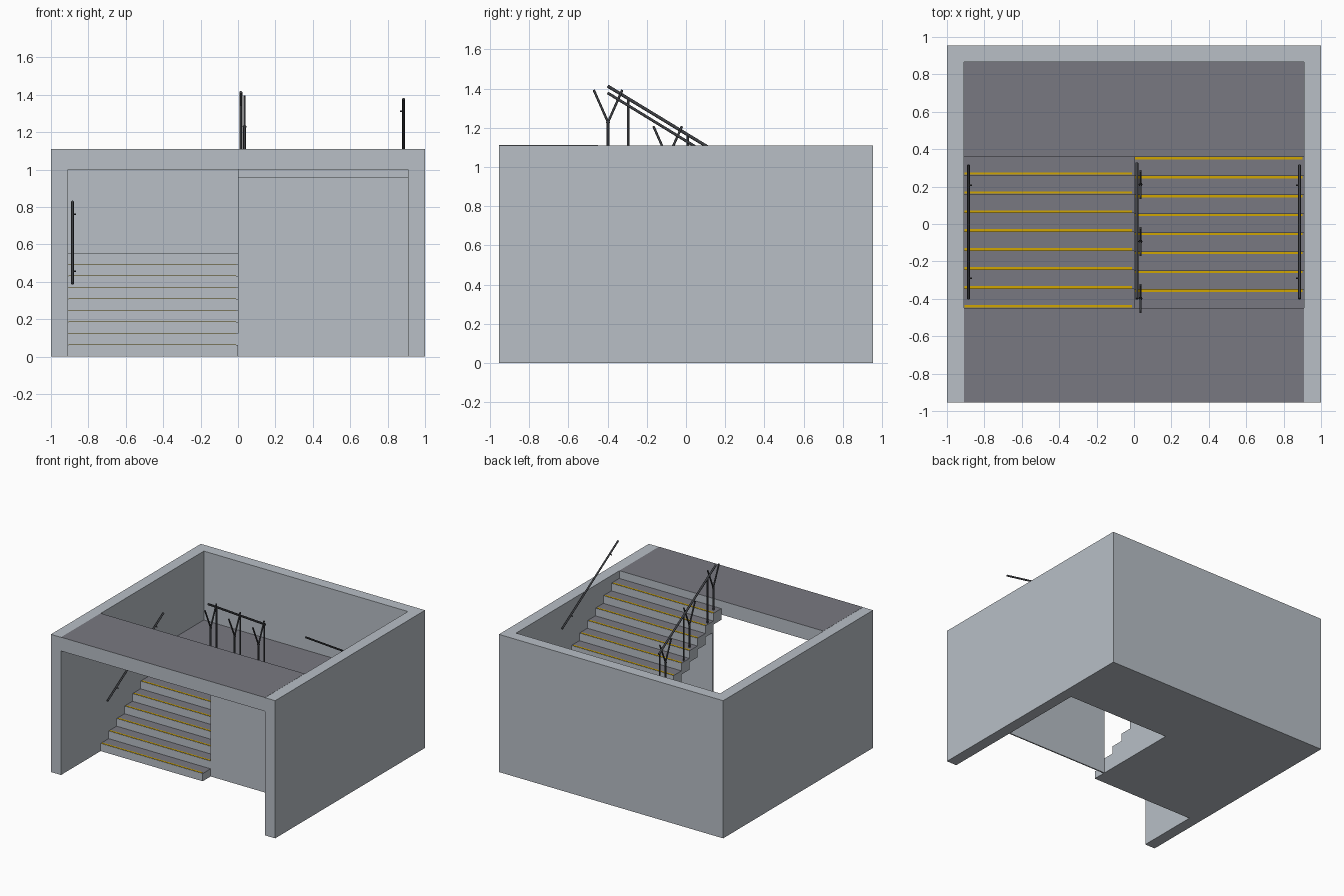
import bpy, bmesh, math
from mathutils import Vector

if "Cube" in bpy.data.objects:
    bpy.data.objects.remove(bpy.data.objects["Cube"])


def material(name, rgb):
    m = bpy.data.materials.new(name)
    m.diffuse_color = (*rgb, 1)
    m.use_nodes = True
    m.node_tree.nodes["Principled BSDF"].inputs["Base Color"].default_value = m.diffuse_color
    return m


CONCRETE = material("light_concrete", (0.48, 0.52, 0.565))
FLOOR = material("dark_floor", (0.19, 0.19, 0.22))
YELLOW = material("yellow_nosing", (0.64, 0.38, 0.0))
METAL = material("dark_metal", (0.05, 0.053, 0.06))

W = 0.91                       # inner half width
D = 0.955                      # half depth
H = 1.11                       # full height
Y0, Y1 = -0.45, 0.362          # front and back end of the flights
STEPS = 8
RUN = (Y1 - Y0) / STEPS
RISE = H / 18
LANDING = 9 * RISE


def prism(name, profile, axis, lo, hi, mats, dark_top=False):
    """Extrude a flat profile along x (profile = y,z) or z (profile = x,y)."""
    bm = bmesh.new()
    if axis == "x":
        pts = [(lo, a, b) for a, b in profile]
        move = (hi - lo, 0, 0)
    else:
        pts = [(a, b, lo) for a, b in profile]
        move = (0, 0, hi - lo)
    face = bm.faces.new([bm.verts.new(p) for p in pts])
    ext = bmesh.ops.extrude_face_region(bm, geom=[face])
    verts = [g for g in ext["geom"] if isinstance(g, bmesh.types.BMVert)]
    bmesh.ops.translate(bm, verts=verts, vec=move)
    bmesh.ops.recalc_face_normals(bm, faces=bm.faces[:])
    if dark_top:
        for f in bm.faces:
            f.material_index = 1 if f.normal.z > 0.5 else 0
    me = bpy.data.meshes.new(name)
    bm.to_mesh(me)
    bm.free()
    for m in mats:
        me.materials.append(m)
    ob = bpy.data.objects.new(name, me)
    bpy.context.collection.objects.link(ob)
    return ob


def box(name, x, y, z, mats, dark_top=False):
    rect = [(x[0], y[0]), (x[1], y[0]), (x[1], y[1]), (x[0], y[1])]
    return prism(name, rect, "z", z[0], z[1], mats, dark_top)


def bar(name, a, b, r):
    """Round metal bar between two points."""
    a, b = Vector(a), Vector(b)
    d = b - a
    bpy.ops.mesh.primitive_cylinder_add(vertices=12, radius=r, depth=d.length,
                                        location=(a + b) / 2)
    ob = bpy.context.object
    ob.name = name
    ob.rotation_euler = d.to_track_quat("Z", "Y").to_euler()
    ob.data.materials.append(METAL)
    bpy.ops.object.shade_smooth_by_angle(angle=math.radians(40))
    return ob


BOTH = [CONCRETE, FLOOR]

# Outer walls: left, back and right in one U shape
prism("walls", [(-1, -D), (-W, -D), (-W, 0.865), (W, 0.865), (W, -D), (1, -D),
                (1, D), (-1, D)], "z", 0, H, [CONCRETE])

# Upper floor over the entrance, and the half-way landing
box("upper_floor", (-W, W), (-D, Y0), (1.0, H + 0.001), BOTH, True)
box("landing", (-W, W), (Y1, 0.865), (0, LANDING), BOTH, True)

# Lower flight: solid, rising to the back
profile = [(Y1, 0), (Y0, 0)]
for k in range(STEPS):
    z = (k + 1) * RISE
    profile += [(Y0 + k * RUN, z), (Y0 + (k + 1) * RUN, z)]
prism("lower_flight", profile, "x", -W, 0, BOTH, True)

# Upper flight: stepped slab, rising to the front
SLAB = 0.091
upper, under = [], []
for k in range(STEPS):
    ya, yb = Y1 - k * RUN, Y1 - (k + 1) * RUN
    z = LANDING + (k + 1) * RISE
    upper += [(ya, z), (yb, z)]
    under += [(ya, z - SLAB), (yb, z - SLAB)]
prism("upper_flight", upper + under[::-1], "x", 0, W, BOTH, True)

# Thin partition closing the space below the upper flight
box("partition", (0, W), (Y0 + RUN, Y0 + RUN + 0.01), (0, 0.955), [CONCRETE])

# Yellow nosing strips
for k in range(STEPS):
    y, z = Y0 + k * RUN + 0.003, (k + 1) * RISE
    box("lower_nosing", (-0.905, -0.01), (y, y + 0.013), (z - 0.001, z + 0.002), [YELLOW])
    y, z = Y1 - k * RUN - 0.003, LANDING + (k + 1) * RISE
    box("upper_nosing", (0.005, 0.9), (y - 0.013, y), (z - 0.001, z + 0.002), [YELLOW])

# Wall handrails with small brackets
for name, side, za, zb in (("left", -1, 0.39, 0.828), ("right", 1, 1.378, 0.94)):
    x = side * 0.885
    ya, yb = -0.4, 0.315
    bar(name + "_wall_rail", (x, ya, za), (x, yb, zb), 0.007)
    for y in (-0.29, 0.207):
        z = za + (zb - za) * (y - ya) / (yb - ya)
        bar(name + "_rail_bracket", (x, y, z), (x - side * 0.02, y, z), 0.004)

# Central handrail with its posts
bar("centre_rail", (0.015, -0.4, 1.413), (0.015, 0.325, 0.972), 0.008)
for i in range(3):
    y = -0.295 + 3 * RUN * i
    z = LANDING + (7 - 3 * i) * RISE
    bar("rail_post", (0.015, y, z), (0.015, y, z + 0.36), 0.006)

# Forked posts beside the central handrail
for i in range(3):
    y = -0.398 + 3 * RUN * i
    z = LANDING + (8 - 3 * i) * RISE
    x = 0.035
    fork = z + 0.18
    bar("fork_stem", (x, y, z), (x, y, fork), 0.007)
    for s in (-1, 1):
        bar("fork_arm", (x, y, fork), (x, y + s * 0.073, z + 0.345), 0.006)
    bpy.ops.mesh.primitive_uv_sphere_add(segments=12, ring_count=8, radius=0.01,
                                         location=(x, y, fork))
    joint = bpy.context.object
    joint.name = "fork_joint"
    joint.data.materials.append(METAL)
    bpy.ops.object.shade_smooth()
